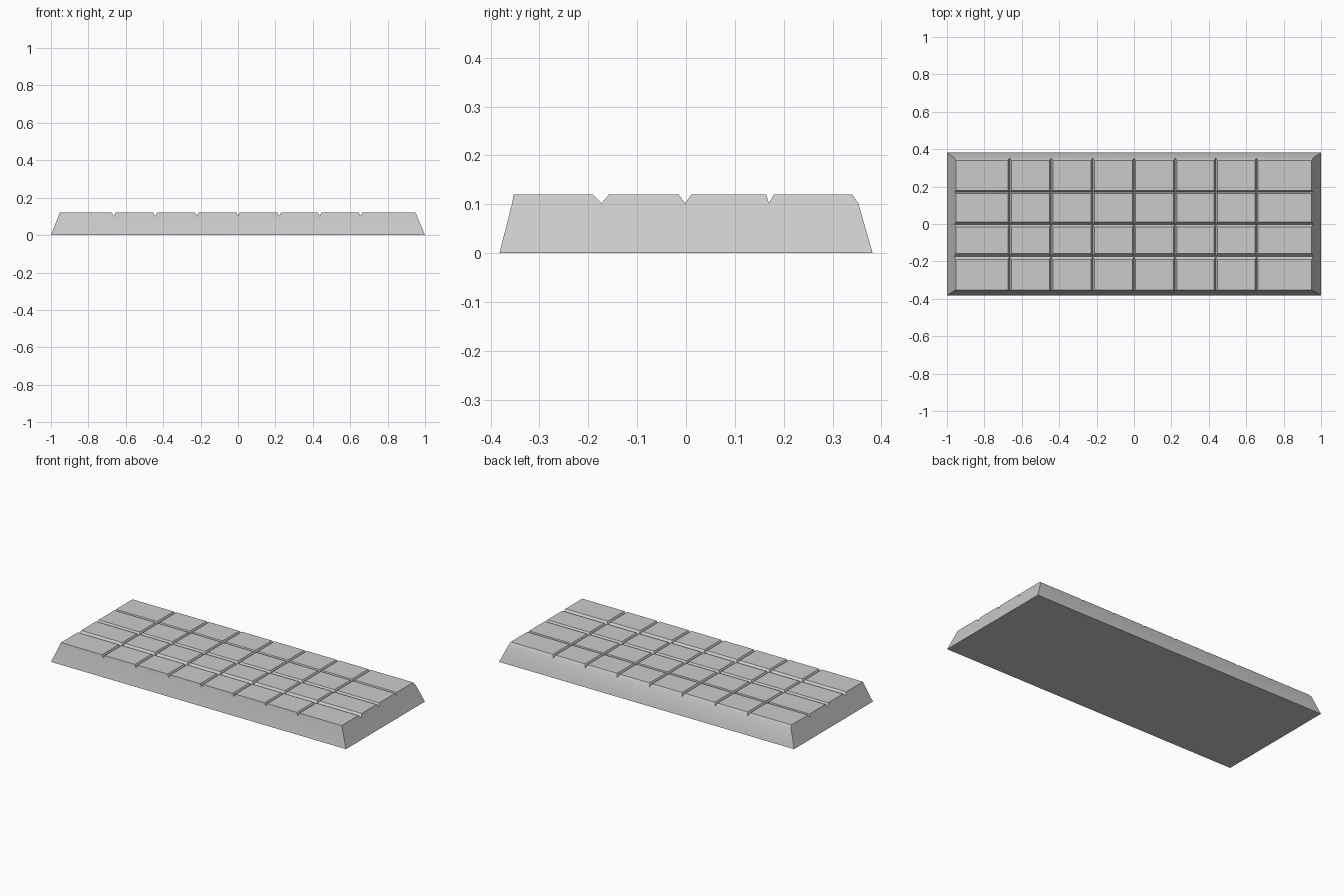
import bpy, bmesh

if "Cube" in bpy.data.objects:
    bpy.data.objects.remove(bpy.data.objects["Cube"])

FLOOR, TOP = 0.102, 0.12


def stations(lip_a, top_a, grooves, top_b, lip_b):
    """Grid positions with a flag telling whether each lies on the raised top."""
    out = [(lip_a, False), (top_a, True)]
    for left, mid, right in grooves:
        out += [(left, True), (mid, False), (right, True)]
    return out + [(top_b, True), (lip_b, False)]


# Groove positions across the length and the width
gx = [(c - 0.009, c, c + 0.009) for c in (-0.665, -0.443, -0.221, 0.0, 0.22, 0.437, 0.655)]
gy = [(-0.191, -0.173, -0.158), (-0.015, -0.002, 0.011), (0.164, 0.17, 0.18)]
xs = stations(-0.96, -0.953, gx, 0.95, 0.957)
ys = stations(-0.356, -0.353, gy, 0.34, 0.353)
nx, ny = len(xs), len(ys)

# Scored top surface: raised pads between V grooves
bm = bmesh.new()
grid = [[bm.verts.new((x, y, TOP if a and b else FLOOR)) for y, b in ys] for x, a in xs]
for i in range(nx - 1):
    for j in range(ny - 1):
        q = [grid[i][j], grid[i + 1][j], grid[i + 1][j + 1], grid[i][j + 1]]
        high = [k for k in range(4) if q[k].co.z > FLOOR + 0.001]
        if len(high) == 1:  # mitred pad corner
            k = high[0]
            a, b, c, d = (q[(k + n) % 4] for n in range(4))
            bm.faces.new((a, b, c))
            bm.faces.new((a, c, d))
        else:
            bm.faces.new(q)

# Sloping sides and flat underside
base = [bm.verts.new((x, y, 0)) for x, y in ((-1, -0.382), (1, -0.382), (1, 0.382), (-1, 0.382))]
sides = [
    [grid[i][0] for i in range(nx)],
    [grid[-1][j] for j in range(ny)],
    [grid[i][-1] for i in reversed(range(nx))],
    [grid[0][j] for j in reversed(range(ny))],
]
for k, rim in enumerate(sides):
    bm.faces.new([base[k], base[(k + 1) % 4]] + rim[::-1])
bm.faces.new(base[::-1])
bmesh.ops.recalc_face_normals(bm, faces=bm.faces)

mesh = bpy.data.meshes.new("chocolate_bar")
bm.to_mesh(mesh)
bm.free()
bar = bpy.data.objects.new("chocolate_bar", mesh)
bpy.context.collection.objects.link(bar)
bpy.context.view_layer.objects.active = bar
bar.select_set(True)
bpy.ops.object.shade_smooth_by_angle()
